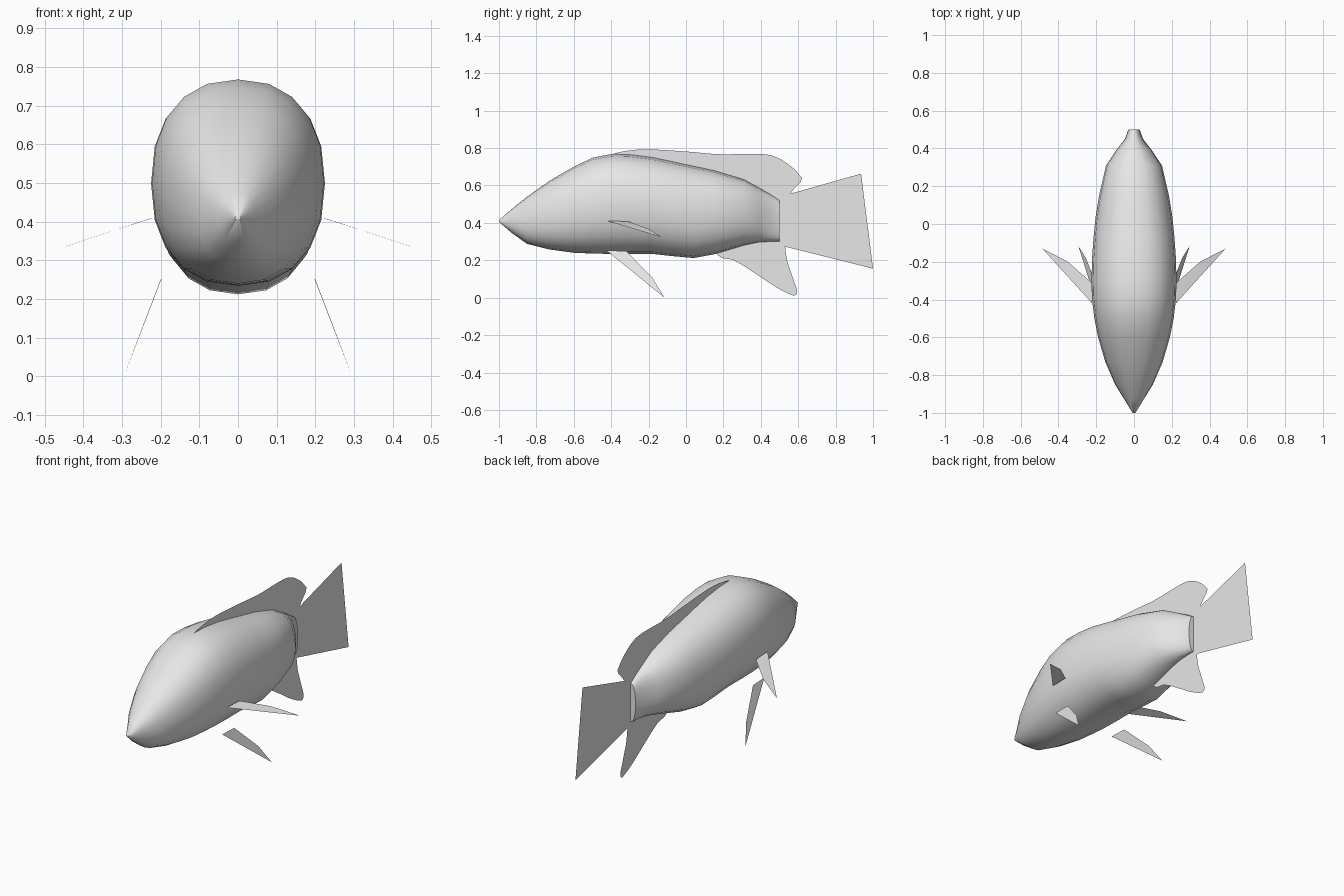
import bpy, bmesh, math
from mathutils import Vector

cube = bpy.data.objects.get("Cube")
if cube:
    bpy.data.objects.remove(cube, do_unlink=True)

grey = bpy.data.materials.new("plain grey")
grey.use_nodes = True
COLOUR = (0.8, 0.8, 0.8, 1)
grey.diffuse_color = COLOUR
grey.node_tree.nodes["Principled BSDF"].inputs["Base Color"].default_value = COLOUR


def finish(bm, name):
    mesh = bpy.data.meshes.new(name)
    bm.to_mesh(mesh)
    bm.free()
    mesh.materials.append(grey)
    obj = bpy.data.objects.new(name, mesh)
    bpy.context.collection.objects.link(obj)
    return obj


def smooth_run(points, steps=5):
    """Catmull-Rom curve through the points, open at both ends."""
    pts = [Vector(p) for p in points]
    ext = [2 * pts[0] - pts[1]] + pts + [2 * pts[-1] - pts[-2]]
    out = []
    for a, b, c, d in zip(ext, ext[1:], ext[2:], ext[3:]):
        for k in range(steps):
            t = k / steps
            out.append(0.5 * (2 * b + (c - a) * t + (2 * a - 5 * b + 4 * c - d) * t * t
                              + (3 * b - a - 3 * c + d) * t ** 3))
    return out + [pts[-1]]


def flat_fin(name, points):
    bm = bmesh.new()
    face = bm.faces.new([bm.verts.new(p) for p in points])
    bmesh.ops.triangulate(bm, faces=[face])
    return finish(bm, name)


def middle_fin(name, *runs):
    """Upright fin on the centre plane; runs are smooth, corners lie between them."""
    outline = [p for run in runs for p in smooth_run(run)]
    return flat_fin(name, [(0, p.x, p.y) for p in outline])


# Body: rounded cross-sections (y, top, bottom, half width)
sections = [
    (-1.0, 0.415, 0.405, 0.008), (-0.93, 0.475, 0.345, 0.05), (-0.85, 0.54, 0.288, 0.1),
    (-0.73, 0.625, 0.258, 0.152), (-0.6, 0.70, 0.24, 0.19), (-0.5, 0.748, 0.236, 0.21),
    (-0.4, 0.768, 0.234, 0.222), (-0.3, 0.765, 0.234, 0.225), (-0.18, 0.75, 0.234, 0.222),
    (-0.07, 0.727, 0.222, 0.214), (0.04, 0.703, 0.212, 0.203), (0.15, 0.68, 0.232, 0.185),
    (0.31, 0.632, 0.28, 0.148), (0.39, 0.588, 0.297, 0.095), (0.45, 0.553, 0.3, 0.048),
    (0.5, 0.52, 0.3, 0.03)]
SIDES = 20


def squarish(v):
    return math.copysign(abs(v) ** 0.87, v)


bm = bmesh.new()
rings = []
for y, top, bottom, half in sections:
    mid, height = (top + bottom) / 2, (top - bottom) / 2
    angles = [2 * math.pi * i / SIDES for i in range(SIDES)]
    rings.append([bm.verts.new((half * squarish(math.sin(a)), y,
                                mid + height * squarish(math.cos(a)))) for a in angles])
for r, s in zip(rings, rings[1:]):
    for i in range(SIDES):
        j = (i + 1) % SIDES
        bm.faces.new((r[i], r[j], s[j], s[i]))
bm.faces.new(rings[0])
bm.faces.new(rings[-1])
bmesh.ops.recalc_face_normals(bm, faces=bm.faces)
body = finish(bm, "body")
bpy.context.view_layer.objects.active = body
body.select_set(True)
bpy.ops.object.shade_smooth_by_angle(angle=math.radians(50))

# Fins on the centre plane
middle_fin("dorsal_fin",
           [(-0.42, 0.76), (-0.33, 0.783), (-0.2, 0.793), (0.02, 0.78), (0.18, 0.767),
            (0.4, 0.768), (0.49, 0.748), (0.57, 0.695), (0.62, 0.64)],
           [(0.61, 0.615), (0.585, 0.59), (0.556, 0.555)],
           [(0.48, 0.5), (0.2, 0.55), (-0.2, 0.65)])
middle_fin("tail_fin",
           [(0.46, 0.53), (0.556, 0.555)],
           [(0.936, 0.663), (0.85, 0.583), (0.775, 0.5), (0.745, 0.41),
            (0.786, 0.318), (0.877, 0.235), (1.0, 0.155)],
           [(0.53, 0.273), (0.46, 0.32)])
middle_fin("anal_fin",
           [(0.15, 0.25), (0.19, 0.214), (0.26, 0.198), (0.37, 0.13), (0.475, 0.06),
            (0.556, 0.018), (0.585, 0.014), (0.593, 0.04), (0.57, 0.11),
            (0.54, 0.2), (0.53, 0.273)],
           [(0.46, 0.32), (0.2, 0.3)])

# Paired side fins
pectoral = [(0.222, -0.42, 0.41), (0.225, -0.31, 0.408), (0.35, -0.2, 0.368), (0.485, -0.13, 0.323)]
pelvic = [(0.198, -0.425, 0.252), (0.2, -0.32, 0.25), (0.255, -0.18, 0.107), (0.295, -0.115, 0.0)]
for side, sign in (("left", 1), ("right", -1)):
    for part, shape in (("pectoral", pectoral), ("pelvic", pelvic)):
        flat_fin(f"{side}_{part}_fin", [(sign * x, y, z) for x, y, z in shape])
